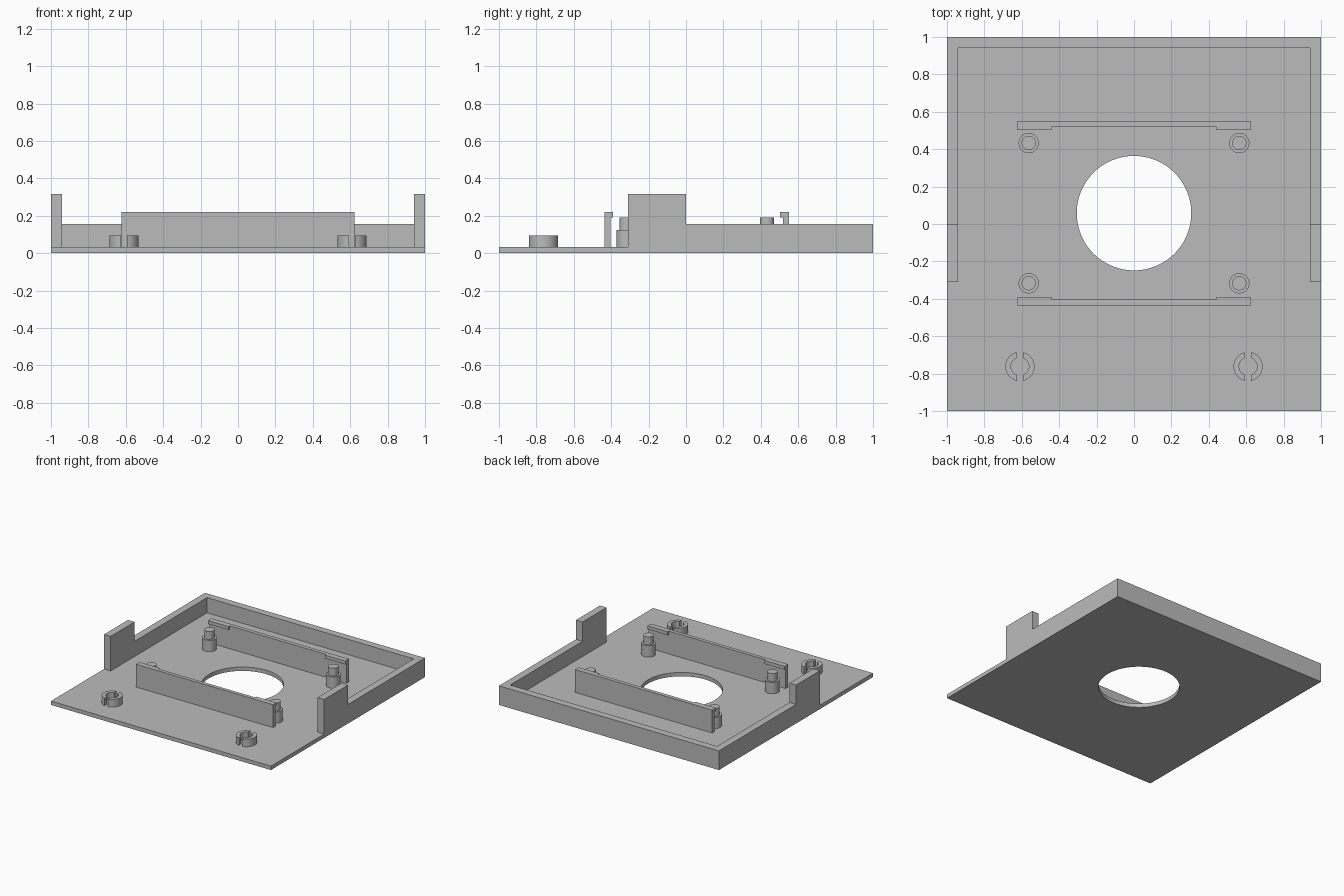
import bpy, bmesh, math

if "Cube" in bpy.data.objects:
    bpy.data.objects.remove(bpy.data.objects["Cube"])

grey = bpy.data.materials.new("plain grey")
grey.diffuse_color = (0.5, 0.5, 0.5, 1)
grey.use_nodes = True
grey.node_tree.nodes["Principled BSDF"].inputs["Base Color"].default_value = grey.diffuse_color

BASE = 0.032  # plate thickness


def finish(name, bm, smooth=False):
    bmesh.ops.recalc_face_normals(bm, faces=bm.faces[:])
    me = bpy.data.meshes.new(name)
    bm.to_mesh(me)
    bm.free()
    me.materials.append(grey)
    ob = bpy.data.objects.new(name, me)
    bpy.context.collection.objects.link(ob)
    if smooth:
        bpy.ops.object.select_all(action='DESELECT')
        ob.select_set(True)
        bpy.context.view_layer.objects.active = ob
        bpy.ops.object.shade_smooth_by_angle(angle=math.radians(30))
    return ob


def prism(name, points, offset, smooth=False):
    """Extrude a closed outline of 3D points along an offset."""
    bm = bmesh.new()
    face = bm.faces.new([bm.verts.new(p) for p in points])
    out = bmesh.ops.extrude_face_region(bm, geom=[face], use_keep_orig=True)
    verts = [v for v in out["geom"] if isinstance(v, bmesh.types.BMVert)]
    bmesh.ops.translate(bm, verts=verts, vec=offset)
    return finish(name, bm, smooth)


def box(name, x0, x1, y0, y1, z0, z1):
    pts = [(x0, y0, z0), (x1, y0, z0), (x1, y1, z0), (x0, y1, z0)]
    return prism(name, pts, (0, 0, z1 - z0))


def cylinder(name, x, y, r, z0, z1, n=48):
    pts = [(x + r * math.cos(2 * math.pi * i / n),
            y + r * math.sin(2 * math.pi * i / n), z0) for i in range(n)]
    return prism(name, pts, (0, 0, z1 - z0), True)


# Base plate with a round opening
plate = box("base_plate", -1, 1, -1, 1, 0, BASE)
cutter = cylinder("opening_cutter", 0, 0.058, 0.306, -0.1, 0.2, 96)
cutter.hide_render = True
mod = plate.modifiers.new("opening", 'BOOLEAN')
mod.operation = 'DIFFERENCE'
mod.solver = 'EXACT'
mod.object = cutter
bpy.ops.object.select_all(action='DESELECT')
plate.select_set(True)
bpy.context.view_layer.objects.active = plate
bpy.ops.object.modifier_apply(modifier=mod.name)
bpy.data.objects.remove(cutter)
bpy.ops.object.shade_smooth_by_angle(angle=math.radians(30))

# Stepped side walls and the back wall
step = [(-0.31, BASE), (1, BASE), (1, 0.157), (0, 0.157), (0, 0.316), (-0.31, 0.316)]
for side, x in (("left", -1), ("right", 0.94)):
    prism(side + "_wall", [(x, y, z) for y, z in step], (0.06, 0, 0))
box("back_wall", -0.94, 0.94, 0.94, 1, BASE, 0.157)

# Clip rails with a lip at each end, facing each other
for name, outer, inner, lip in (("front", -0.435, -0.405, -0.39),
                                ("back", 0.55, 0.518, 0.503)):
    box(name + "_rail", -0.623, 0.623, min(outer, inner), max(outer, inner), BASE, 0.22)
    for x in (-0.623, 0.44):
        box(name + "_rail_lip", x, x + 0.183, min(inner, lip), max(inner, lip), 0.192, 0.22)

# Stepped mounting posts
for x in (-0.563, 0.563):
    for y in (-0.317, 0.433):
        cylinder("post_base", x, y, 0.054, BASE, 0.125)
        cylinder("post_pin", x, y, 0.038, 0.125, 0.19)

# Split rings near the front edge
RO, RI, GAP, N = 0.078, 0.048, 0.016, 20
for cx in (-0.61, 0.61):
    for s in (-1, 1):
        outline = []
        for r, order in ((RO, 1), (RI, -1)):
            a = math.acos(GAP / r)
            for i in range(N + 1):
                t = order * (-a + 2 * a * i / N)
                outline.append((cx + s * r * math.cos(t), -0.762 + r * math.sin(t), BASE))
        prism("split_ring_half", outline, (0, 0, 0.095 - BASE), True)
